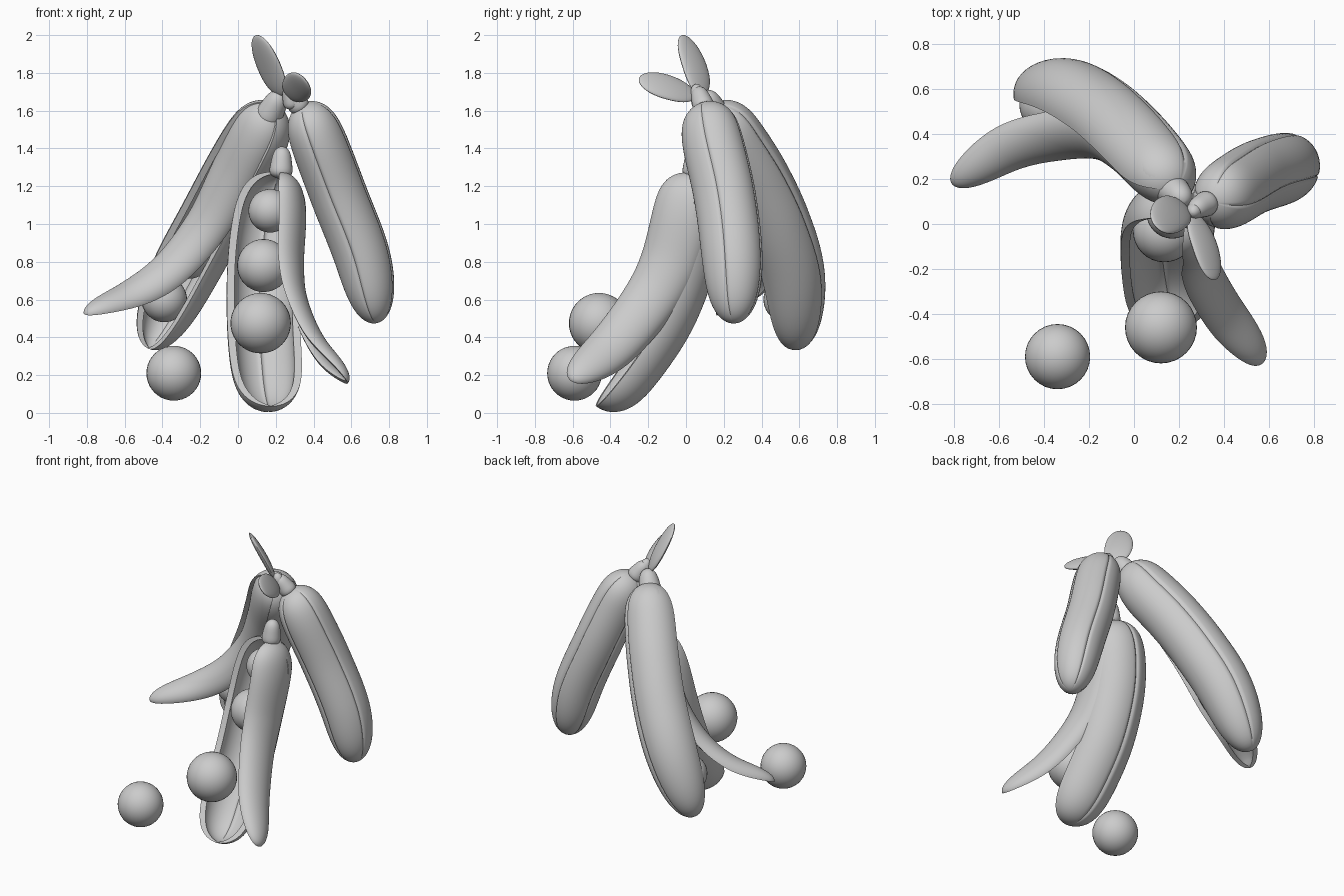
import bpy, bmesh, math
from mathutils import Vector as V

if "Cube" in bpy.data.objects:
    bpy.data.objects.remove(bpy.data.objects["Cube"])


def spline(pts, t):
    # Catmull-Rom interpolation of a short point list
    n = len(pts) - 1
    i = min(int(t * n), n - 1)
    u = t * n - i
    b, c = V(pts[i]), V(pts[i + 1])
    a = V(pts[i - 1]) if i > 0 else 2 * b - c
    d = V(pts[i + 2]) if i + 2 <= n else 2 * c - b
    return 0.5 * (2 * b + (c - a) * u + (2 * a - 5 * b + 4 * c - d) * u * u
                  + (3 * b - a - 3 * c + d) * u ** 3)


def sweep(name, path, outs, w, d, power=3.5, taper=1.0, thick=0, wrap=0, groove=(), rings=48, segs=96):
    # sweep a rounded section along a path; thick > 0 makes a hollow half shell
    bm = bmesh.new()
    loops = []
    for i in range(rings + 1):
        t = (1 - math.cos(math.pi * i / rings)) / 2
        p = spline(path, t)
        tan = (spline(path, min(t + .01, 1)) - spline(path, max(t - .01, 0))).normalized()
        o = spline(outs, t)
        o = (o - tan * o.dot(tan)).normalized()
        side = tan.cross(o)
        k = max(1 - abs(2 * t - 1) ** power, 0) ** .5 * (1 + (taper - 1) * t) + 1e-4

        def pt(a, rw, rd):
            dip = 1 - sum(.06 * math.exp(-((a - g) / .05) ** 2) for g in groove)
            return bm.verts.new(p + side * math.cos(a) * rw * dip + o * math.sin(a) * rd * dip)
        if thick:
            arc = [-wrap + (math.pi + 2 * wrap) * j / 48 for j in range(49)]
            rw, rd = w * k, d * k
            loop = [pt(a, rw, rd) for a in arc]
            loop += [pt(a, max(rw - thick, rw * .1), max(rd - thick, rd * .1)) for a in reversed(arc)]
        else:
            loop = [pt(2 * math.pi * j / segs, w * k, d * k) for j in range(segs)]
        loops.append(loop)
    for a, b in zip(loops, loops[1:]):
        for j in range(len(a)):
            q = (j + 1) % len(a)
            bm.faces.new((a[j], a[q], b[q], b[j]))
    bm.faces.new(loops[0])
    bm.faces.new(loops[-1])
    bmesh.ops.recalc_face_normals(bm, faces=bm.faces)
    me = bpy.data.meshes.new(name)
    bm.to_mesh(me)
    bm.free()
    ob = bpy.data.objects.new(name, me)
    bpy.context.collection.objects.link(ob)
    smooth(ob)
    return ob


def smooth(ob):
    bpy.ops.object.select_all(action='DESELECT')
    ob.select_set(True)
    bpy.context.view_layer.objects.active = ob
    bpy.ops.object.shade_smooth_by_angle(angle=math.radians(50))


def pea(name, loc, r):
    bpy.ops.mesh.primitive_uv_sphere_add(segments=32, ring_count=20, radius=r, location=loc)
    bpy.context.object.name = name
    smooth(bpy.context.object)


H = math.pi / 2

# closed pod on the right
sweep("closed_pod", [(.345, .10, 1.64), (.425, .14, 1.44), (.535, .205, 1.15), (.66, .245, .82), (.735, .255, .475)],
      [(.3, .95, 0), (.3, .95, 0)], .15, .165, power=4.5, groove=(0, H, math.pi, 3 * H))

# left pod: back shell and peeled front half
sweep("left_pod_shell", [(.19, .16, 1.63), (.10, .24, 1.46), (-.02, .37, 1.24), (-.145, .48, 1.0),
                         (-.295, .56, .72), (-.475, .585, .34)],
      [(.45, 1, -.1), (.4, 1, -.1)], .175, .175, power=5, taper=1.06, thick=.035, wrap=.6, groove=(H,))
sweep("left_pod_peel", [(.17, .16, 1.63), (.09, .24, 1.46), (-.02, .34, 1.24), (-.16, .41, .98),
                        (-.35, .40, .75), (-.56, .34, .61), (-.81, .18, .52)],
      [(-.5, -.85, .2), (-.5, -.7, .4), (-.35, -.5, .75)], .175, .14, power=6, taper=.6, thick=.03)

# front pod: open shell and peeled right half
sweep("front_pod_shell", [(.22, .04, 1.27), (.17, .02, 1.05), (.14, -.03, .8), (.135, -.14, .52),
                          (.15, -.31, .26), (.175, -.475, .035)],
      [(-.15, 1, -.3), (-.15, 1, -.3)], .195, .19, power=6, thick=.04, groove=(H,))
sweep("front_pod_peel", [(.23, .03, 1.27), (.245, -.01, 1.05), (.24, -.09, .78), (.275, -.21, .57),
                         (.39, -.40, .34), (.575, -.61, .17)],
      [(1, -.15, 0), (1, -.15, .1), (.8, .1, .6)], .185, .125, power=6, taper=.65, thick=.03)

# peas
for i, (loc, r) in enumerate([((.17, .05, 1.07), .115), ((.135, -.03, .78), .14), ((.12, -.46, .475), .16),
                              ((-.34, -.59, .21), .145), ((-.39, .53, .6), .12), ((-.26, .51, .83), .12)]):
    pea(f"pea_{i + 1}", loc, r)

# pod caps and joining stem
for name, a, b, r in [("left_cap", (.14, .18, 1.53), (.23, .10, 1.70), .085),
                      ("right_cap", (.34, .10, 1.60), (.26, .06, 1.72), .065),
                      ("front_cap", (.225, .04, 1.24), (.235, .05, 1.41), .07),
                      ("stem", (.29, .08, 1.61), (.26, .05, 1.74), .05)]:
    sweep(name, [a, b], [(0, 1, .2)] * 2, r, r, power=4, taper=.6, rings=16, segs=24)

# leaves
sweep("upright_leaf", [(.23, .08, 1.68), (.17, .05, 1.82), (.10, -.015, 2.0)],
      [(1, 1, .7), (1, 1, .7)], .085, .022, power=2.2, taper=1.1, rings=20, segs=24)
sweep("side_leaf", [(.26, .05, 1.68), (.315, -.10, 1.725), (.355, -.25, 1.765)],
      [(.75, .1, .65), (.75, .1, .65)], .085, .022, power=2.2, rings=20, segs=24)
